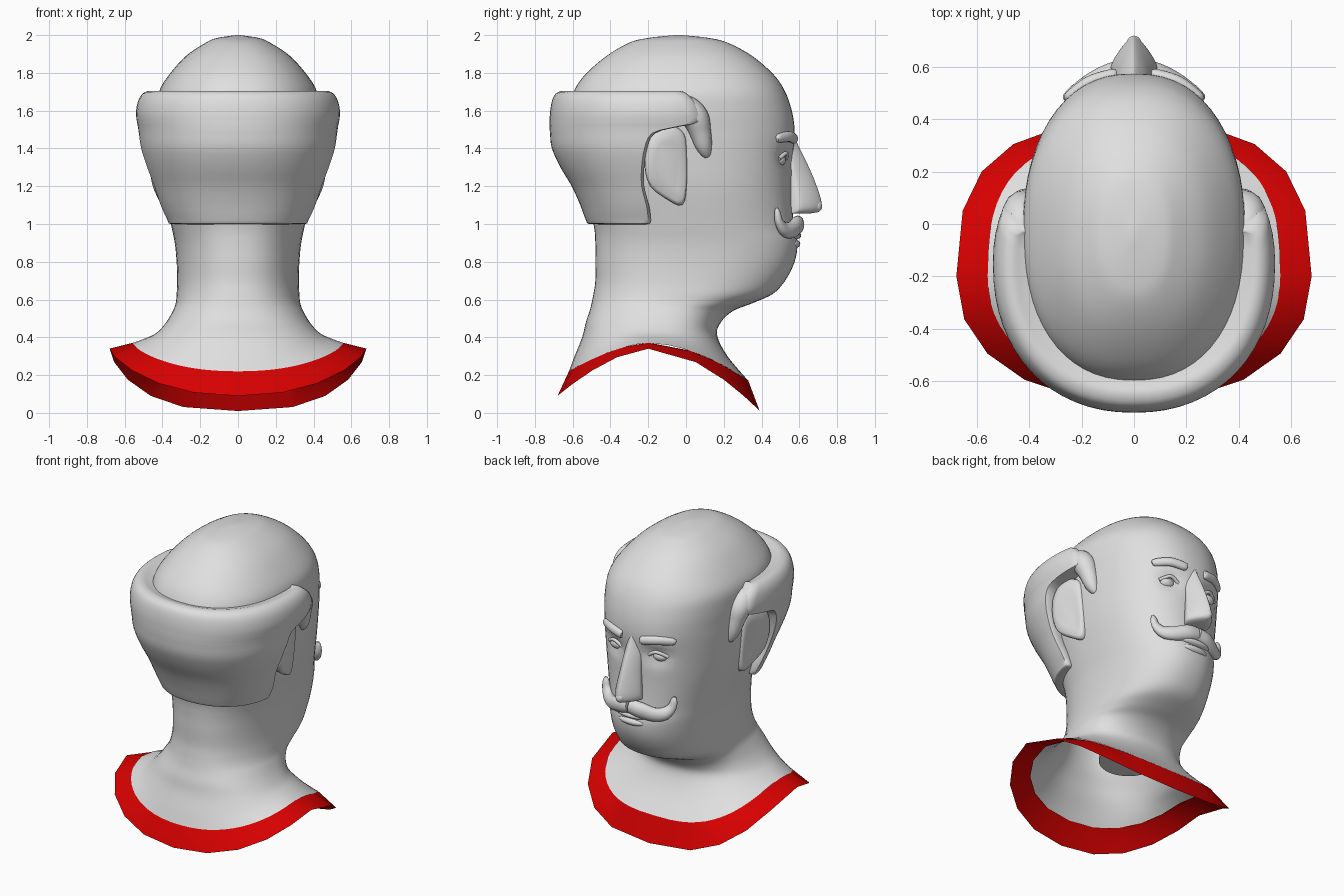
import bpy, bmesh, math

if "Cube" in bpy.data.objects:
    bpy.data.objects.remove(bpy.data.objects["Cube"])


def material(name, rgb):
    m = bpy.data.materials.new(name)
    m.diffuse_color = (*rgb, 1)
    m.use_nodes = True
    m.node_tree.nodes["Principled BSDF"].inputs["Base Color"].default_value = m.diffuse_color
    return m


GREY = material("plaster_grey", (0.74, 0.74, 0.74))
RED = material("collar_red", (0.68, 0.0, 0.0))


def finish(name, bm, mat, angle=50):
    bmesh.ops.recalc_face_normals(bm, faces=bm.faces)
    me = bpy.data.meshes.new(name)
    bm.to_mesh(me)
    bm.free()
    ob = bpy.data.objects.new(name, me)
    bpy.context.collection.objects.link(ob)
    me.materials.append(mat)
    bpy.ops.object.select_all(action='DESELECT')
    bpy.context.view_layer.objects.active = ob
    ob.select_set(True)
    bpy.ops.object.shade_smooth_by_angle(angle=math.radians(angle))
    return ob


def smooth_rows(rows, n):
    """Catmull-Rom interpolation of rows of numbers."""
    out = []
    for i in range(len(rows) - 1):
        a, b, c, d = (rows[max(0, min(len(rows) - 1, i + k))] for k in (-1, 0, 1, 2))
        for s in range(n):
            t = s / n
            out.append([0.5 * (2 * q + (r - p) * t + (2 * p - 5 * q + 4 * r - u) * t * t
                               + (3 * q - p - 3 * r + u) * t ** 3)
                        for p, q, r, u in zip(a, b, c, d)])
    return out + [list(rows[-1])]


def spow(v, e):
    return math.copysign(abs(v) ** e, v)


def loft(rows, seg, caps=(False, False)):
    """Rows: side z, back y, front y, half width, back z, front z, y of widest point,
    squareness of the front half and of the back half."""
    bm = bmesh.new()
    rings = []
    for z, yb, yf, w, zb, zf, yc, nf, nb in rows:
        ring = []
        for k in range(seg):
            a = 2 * math.pi * k / seg
            n = nf if math.sin(a) > 0 else nb
            x, s = spow(math.cos(a), 2 / n), spow(math.sin(a), 2 / n)
            zz = z + ((zf - z) * s ** 1.8 if s > 0 else (zb - z) * (-s) ** 1.6)
            ring.append(bm.verts.new((max(w, 0) * x, yc + s * (yf - yc if s > 0 else yc - yb), zz)))
        rings.append(ring)
    strip(bm, rings, True)
    for flag, ring in zip(caps, (rings[0], rings[-1])):
        if flag:
            bm.faces.new(ring)
    return bm


def strip(bm, rings, closed):
    for r0, r1 in zip(rings, rings[1:]):
        for k in range(len(r0) if closed else len(r0) - 1):
            j = (k + 1) % len(r0)
            bm.faces.new((r0[k], r0[j], r1[j], r1[k]))


def flat(rows, n=2.0):
    return [(z, b, f, w, z, z, (b + f) / 2, n, n) for z, b, f, w in rows]


def cross(a, b):
    return [a[1] * b[2] - a[2] * b[1], a[2] * b[0] - a[0] * b[2], a[0] * b[1] - a[1] * b[0]]


def unit(a):
    d = math.sqrt(sum(c * c for c in a)) or 1
    return [c / d for c in a]


def tube(name, pts, sy=1.0, up=(0, 1, 0), seg=14):
    """Rounded strand through (x, y, z, radius); sy flattens it along the up direction."""
    pts = smooth_rows(pts, 5)
    bm = bmesh.new()
    rings = []
    for i, p in enumerate(pts):
        a, b = pts[max(i - 1, 0)], pts[min(i + 1, len(pts) - 1)]
        t = [b[k] - a[k] for k in range(3)]
        u = unit(cross(t, up))
        v = unit(cross(u, t))
        rings.append([bm.verts.new([p[k] + p[3] * (math.cos(q) * u[k] + sy * math.sin(q) * v[k])
                                    for k in range(3)])
                      for q in (2 * math.pi * j / seg for j in range(seg))])
    strip(bm, rings, True)
    bm.faces.new(rings[0])
    bm.faces.new(rings[-1])
    return finish(name, bm, GREY, 60)


def ball(name, loc, size):
    bm = bmesh.new()
    bmesh.ops.create_uvsphere(bm, u_segments=20, v_segments=12, radius=1)
    for v in bm.verts:
        v.co = [loc[k] + size[k] * v.co[k] for k in range(3)]
    return finish(name, bm, GREY)


# Head, neck and shoulder skin
inner = (0.37, -0.62, 0.33, 0.56, 0.22, 0.17, -.2, 2.8, 2.2)
head_rows = flat([
    (2.0, -.06, -.02, .01), (1.985, -.2, .12, .11), (1.96, -.3, .22, .17), (1.89, -.42, .35, .275),
    (1.79, -.535, .465, .365), (1.7, -.595, .525, .418), (1.6, -.62, .56, .425), (1.5, -.62, .575, .42),
    (1.4, -.6, .572, .415), (1.2, -.54, .56, .395), (1.0, -.49, .57, .355), (.9, -.48, .59, .335),
    (.8, -.48, .575, .325), (.7, -.48, .525, .322), (.63, -.49, .46, .325), (.58, -.5, .35, .33),
    (.54, -.51, .25, .345), (.48, -.53, .185, .38)], 2.28) + [
    (.425, -.55, .165, .43, .4, .41, -.2, 2.35, 2.25), (.395, -.59, .22, .49, .3, .3, -.2, 2.6, 2.2), inner]
bm = loft(smooth_rows(head_rows, 5), 60, (True, False))
for v in bm.verts:
    if v.co.y > 0.2 and 1.2 < v.co.z < 1.5:  # eye sockets
        v.co.y -= .04 * math.exp(-((abs(v.co.x) - .15) / .07) ** 2 - ((v.co.z - 1.35) / .05) ** 2)
finish("head_and_neck", bm, GREY)

# Red collar band, tucked under the skin edge, and the plug under the neck
tucked = (.372, -.61, .315, .53, .235, .18, -.2, 2.8, 2.2)
finish("collar", loft([tucked, inner, (.34, -.68, .39, .68, .09, .01, -.2, 2.75, 2.2)], 20), RED, 30)
finish("neck_plug", loft(flat([(.9, -.23, .13, .18), (.4, -.23, .13, .18)]), 32, (True, True)), GREY)

# Hair wrapped round the back: z, half width, back y, front limit y
hair_rows = smooth_rows([
    (1.68, .37, -.55, -.06), (1.695, .43, -.61, -.05), (1.705, .47, -.65, -.04), (1.69, .505, -.69, -.01),
    (1.65, .53, -.71, .03), (1.59, .54, -.72, .06), (1.54, .535, -.722, .06), (1.515, .53, -.722, -.05),
    (1.48, .525, -.72, -.18), (1.4, .515, -.71, -.22), (1.3, .485, -.665, -.235), (1.2, .448, -.605, -.235),
    (1.1, .412, -.56, -.21), (1.02, .375, -.53, -.2), (1.0, .36, -.51, -.21), (1.0, .28, -.42, -.22)], 3)
bm = bmesh.new()
rings = []
yc, b_front, M, e2 = -.15, .5, 40, 2 / 2.2
for z, w, yb, lim in hair_rows:
    b_back, d = yc - yb, lim - yc
    end = math.asin(spow(d / (b_front if d > 0 else b_back), 1 / e2))
    ring = []
    for k in range(M + 1):
        a = end + (-math.pi - 2 * end) * k / M
        s = spow(math.sin(a), e2)
        ring.append((w * spow(math.cos(a), e2), yc + s * (b_front if s > 0 else b_back), z))
    e = ring[0]
    ring = [(e[0] * .65, e[1] - .03, z), (e[0] * .93, e[1] + .014, z)] + ring \
        + [(-e[0] * .93, e[1] + .014, z), (-e[0] * .65, e[1] - .03, z)]
    rings.append([bm.verts.new(p) for p in ring])
strip(bm, rings, False)
finish("hair", bm, GREY, 65)

# Ear outline in y and z
EAR = [(-.21, 1.42), (-.17, 1.49), (-.08, 1.52), (-.01, 1.48), (.005, 1.38), (.005, 1.2),
       (-.02, 1.1), (-.1, 1.13), (-.19, 1.2), (-.22, 1.31)]
for side, tag in ((1, "right"), (-1, "left")):
    # Ear
    bm = bmesh.new()
    rings = []
    pts = smooth_rows(EAR + EAR[:1], 3)[:-1]
    for dx, sc in ((-.1, .9), (-.02, 1), (.0, .97), (.01, .88), (.012, .6)):
        rings.append([bm.verts.new((side * (.415 + dx - .2 * y + .08 * (z - 1.3)),
                                    -.1 + (y + .1) * sc, 1.31 + (z - 1.31) * sc)) for y, z in pts])
    strip(bm, rings, True)
    bm.faces.new(rings[0])
    bm.faces.new(rings[-1])
    finish(tag + "_ear", bm, GREY)
    # Sideburn hook in front of the ear
    tube(tag + "_sideburn", [(side * x, y, z, r) for x, y, z, r in (
        (.42, -.06, 1.61, .07), (.43, .0, 1.605, .075), (.43, .05, 1.56, .072), (.42, .075, 1.49, .058),
        (.41, .092, 1.42, .046), (.4, .105, 1.375, .03), (.395, .11, 1.355, .016))], 1.0, (1, 0, 0))
    # Brow, eye and moustache half
    tube(tag + "_eyebrow", [(side * x, y, z, r) for x, y, z, r in (
        (.07, .572, 1.45, .022), (.09, .57, 1.453, .028), (.17, .545, 1.463, .028),
        (.24, .495, 1.455, .025), (.26, .48, 1.448, .014))], .8)
    ball(tag + "_eye", (side * .155, .493, 1.34), (.052, .036, .034))
    tube(tag + "_upper_eyelid", [(side * x, y, z, .011) for x, y, z in (
        (.095, .53, 1.345), (.155, .53, 1.375), (.215, .492, 1.345))])
    tube(tag + "_moustache", [(side * x, y, z, r) for x, y, z, r in (
        (.004, .592, 1.0, .045), (.07, .585, .99, .05), (.15, .553, .968, .045), (.205, .517, .975, .04),
        (.24, .492, 1.015, .03), (.25, .484, 1.06, .022), (.252, .48, 1.085, .01))], .75)
    ball(tag + "_nostril", (side * .034, .63, 1.085), (.024, .045, .026))

# Nose
nose_rows = flat([(1.46, .48, .575, .045), (1.4, .48, .602, .05), (1.33, .48, .637, .06), (1.24, .48, .677, .07),
                  (1.14, .48, .712, .085), (1.09, .48, .718, .09), (1.065, .48, .7, .085),
                  (1.055, .48, .65, .07)], 1.3)
finish("nose", loft(smooth_rows(nose_rows, 3), 32, (True, True)), GREY, 60)
ball("nose_tip", (0, .685, 1.095), (.03, .036, .035))

# Lips
ball("upper_lip", (0, .565, .94), (.11, .045, .025))
ball("lower_lip", (0, .56, .895), (.1, .045, .028))
